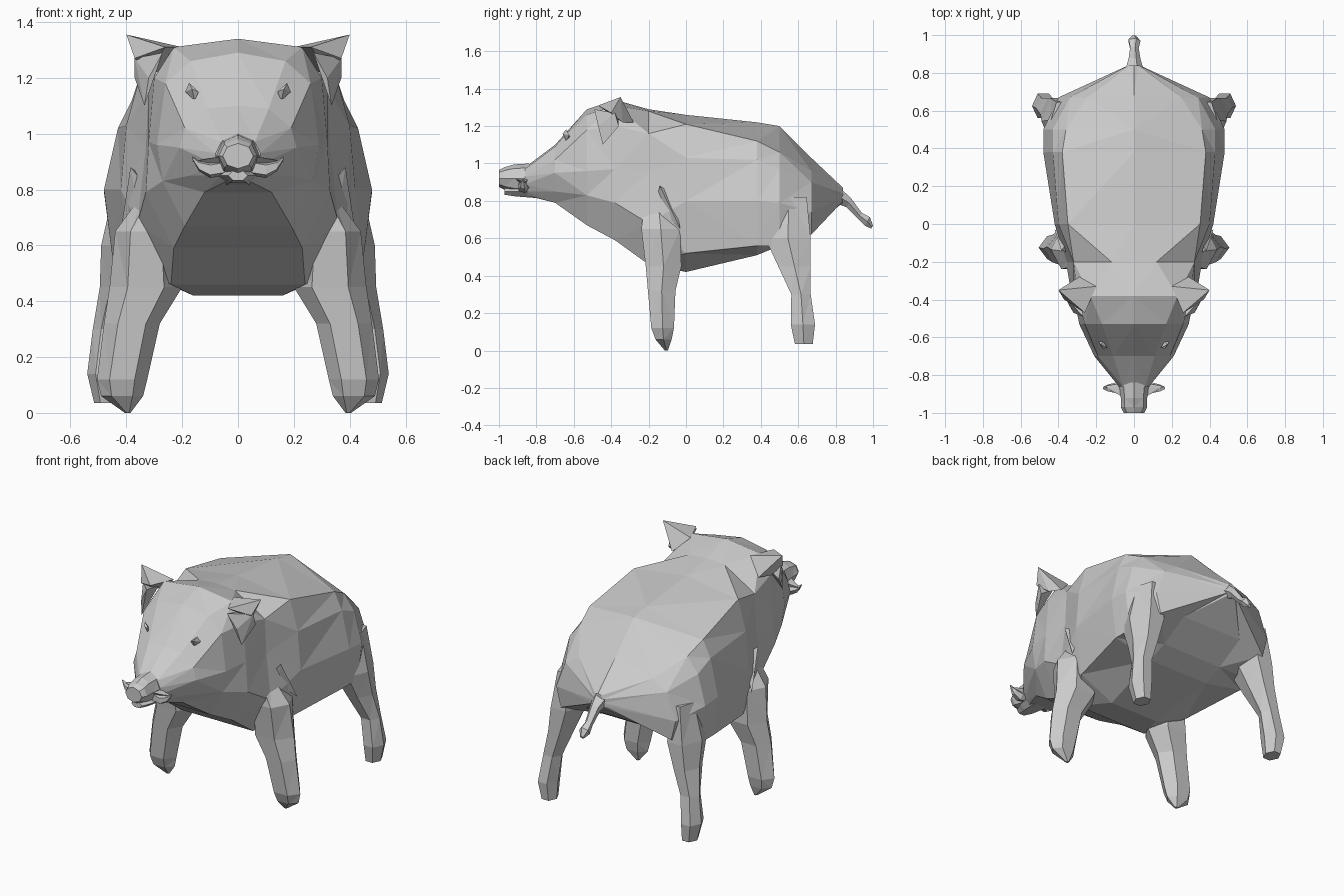
import bpy
import bmesh
from math import cos, sin, pi
from mathutils import Vector

cube = bpy.data.objects.get("Cube")
if cube:
    bpy.data.objects.remove(cube)


def finish(bm, name):
    """Turn a bmesh into a flat-shaded, faceted object."""
    bmesh.ops.remove_doubles(bm, verts=bm.verts[:], dist=0.0005)
    bmesh.ops.recalc_face_normals(bm, faces=bm.faces[:])
    bmesh.ops.triangulate(bm, faces=bm.faces[:])
    mesh = bpy.data.meshes.new(name)
    bm.to_mesh(mesh)
    bm.free()
    obj = bpy.data.objects.new(name, mesh)
    bpy.context.collection.objects.link(obj)
    return obj


def loft(name, rings):
    """Skin a list of equal-length point rings and cap both ends."""
    bm = bmesh.new()
    loops = [[bm.verts.new(point) for point in ring] for ring in rings]
    count = len(loops[0])
    for first, second in zip(loops, loops[1:]):
        for i in range(count):
            j = (i + 1) % count
            bm.faces.new((first[i], first[j], second[j], second[i]))
    bm.faces.new(loops[0])
    bm.faces.new(loops[-1])
    return finish(bm, name)


def hull(name, points):
    """Faceted solid wrapped around a handful of points."""
    bm = bmesh.new()
    for point in points:
        bm.verts.new(point)
    result = bmesh.ops.convex_hull(bm, input=bm.verts[:])
    loose = [v for v in result["geom_interior"] if isinstance(v, bmesh.types.BMVert)]
    bmesh.ops.delete(bm, geom=loose, context='VERTS')
    return finish(bm, name)


def oval(centre, u_axis, v_axis, sides):
    """Polygon ring spanned by two radius vectors."""
    angles = [2 * pi * i / sides for i in range(sides)]
    return [Vector(centre) + Vector(u_axis) * cos(a) + Vector(v_axis) * sin(a) for a in angles]


def symmetric_ring(y, top, outline):
    """Close a left outline across x = 0, with a ridge point above and a flat belly."""
    left = [Vector((x, y, z)) for x, z in outline]
    right = [Vector((-p.x, p.y, p.z)) for p in reversed(left)]
    belly = Vector((0, y, outline[-1][1]))
    return [Vector((0, y, top))] + left + [belly] + right


def mirrored(points, side):
    return [Vector((side * x, y, z)) for x, y, z in points]


# Body and head: ridge height and left outline from muzzle to rump
body_sections = [
    (-.86, .98, [(.06, .97), (.08, .93), (.08, .89), (.06, .85), (.04, .83)]),
    (-.7, 1.1, [(.11, 1.09), (.19, 1.02), (.21, .95), (.17, .85), (.12, .79)]),
    (-.53, 1.29, [(.17, 1.26), (.26, 1.18), (.29, .96), (.27, .83), (.19, .67)]),
    (-.38, 1.34, [(.23, 1.31), (.3, 1.2), (.32, .97), (.33, .79), (.23, .59)]),
    (-.2, 1.29, [(.12, 1.28), (.32, 1.16), (.33, .95), (.36, .68), (.24, .46)]),
    (0, 1.26, [(.35, 1.21), (.4, 1.03), (.42, .8), (.38, .52), (.16, .42)]),
    (.38, 1.22, [(.38, 1.12), (.43, 1.02), (.48, .8), (.45, .56), (.2, .51)]),
    (.5, 1.2, [(.36, 1.06), (.43, .97), (.48, .79), (.45, .56), (.2, .56)]),
    (.67, 1.03, [(.25, .96), (.34, .9), (.4, .74), (.37, .62), (.2, .66)]),
    (.84, .87, [(.02, .86), (.03, .84), (.03, .82), (.03, .8), (.02, .79)]),
]
loft("body", [symmetric_ring(*section) for section in body_sections])

# Snout: short block ending in a bevelled nose disc
snout_path = [(-.84, .08, .08), (-.92, .07, .075), (-.97, .07, .06), (-1, .055, .045)]
loft("snout", [oval((0, y, .92), (width, 0, 0), (0, 0, height), 8) for y, width, height in snout_path])

# Lower jaw
jaw_path = [(-.8, .08, .04), (-.91, .06, .03), (-.97, .035, .02)]
loft("lower_jaw", [oval((0, y, .85), (width, 0, 0), (0, 0, -depth), 6) for y, width, depth in jaw_path])

# Tail: thin with a small tuft before the tip
tail_path = [(.79, .84, .06), (.87, .79, .035), (.93, .72, .025), (.97, .69, .035), (.995, .66, .012)]
loft("tail", [oval((0, y, z), (r, 0, 0), (0, r * .4, r * .7), 5) for y, z, r in tail_path])

# Leg sections from top to hoof: x, y, z, half width, half depth
front_leg = [
    (.28, -.15, .8, .05, .08),
    (.33, -.135, .65, .11, .12),
    (.33, -.12, .45, .13, .11),
    (.38, -.13, .32, .1, .085),
    (.415, -.125, .12, .09, .07),
    (.415, -.12, .06, .075, .05),
    (.395, -.105, 0, .01, .01),
]
hind_leg = [
    (.38, .55, .82, .06, .11),
    (.39, .545, .6, .1, .14),
    (.42, .58, .45, .075, .1),
    (.46, .615, .3, .06, .06),
    (.48, .625, .14, .06, .075),
    (.47, .63, .035, .045, .055),
]
tusk_path = [(.04, .88, .03), (.1, .87, .03), (.14, .885, .02), (.165, .915, .004)]

# Side parts: corner points on the left, wrapped into faceted solids
side_parts = {
    "shoulder_point": [(.385, -.14, .88), (.33, -.07, .84), (.32, -.16, .8), (.36, -.12, .74), (.42, -.03, .65)],
    "ear": [(.4, -.35, 1.355), (.2, -.33, 1.31), (.26, -.47, 1.31), (.37, -.4, 1.27), (.33, -.34, 1.22),
            (.29, -.28, 1.22)],
    "ear_lobe": [(.27, -.49, 1.29), (.28, -.36, 1.26), (.37, -.38, 1.27), (.37, -.36, 1.2), (.32, -.47, 1.2),
                 (.335, -.445, 1.1)],
    "lip": [(.05, -.84, .92), (.05, -.92, .92), (.12, -.87, .91), (.06, -.86, .87), (.165, -.86, .9)],
}

# Every paired part is built once per side
for side, label in ((1, "left_"), (-1, "right_")):
    for leg_name, sections in (("front_leg", front_leg), ("hind_leg", hind_leg)):
        rings = [oval((side * x, y, z), (side * width, 0, 0), (0, depth, 0), 6)
                 for x, y, z, width, depth in sections]
        loft(label + leg_name, rings)

    tusk_rings = [oval((side * x, -.87, z), (0, r, 0), (0, 0, r), 5) for x, z, r in tusk_path]
    loft(label + "tusk", tusk_rings)

    for part_name, corners in side_parts.items():
        hull(label + part_name, mirrored(corners, side))

    # Eye: a small flattened diamond set into the brow
    eye = Vector((side * .165, -.64, 1.15))
    diamond = [Vector((side * .024, .015, 0)), Vector((0, -.02, .01)), Vector((side * .01, 0, .032))]
    hull(label + "eye", [eye + sign * offset for offset in diamond for sign in (1, -1)])
